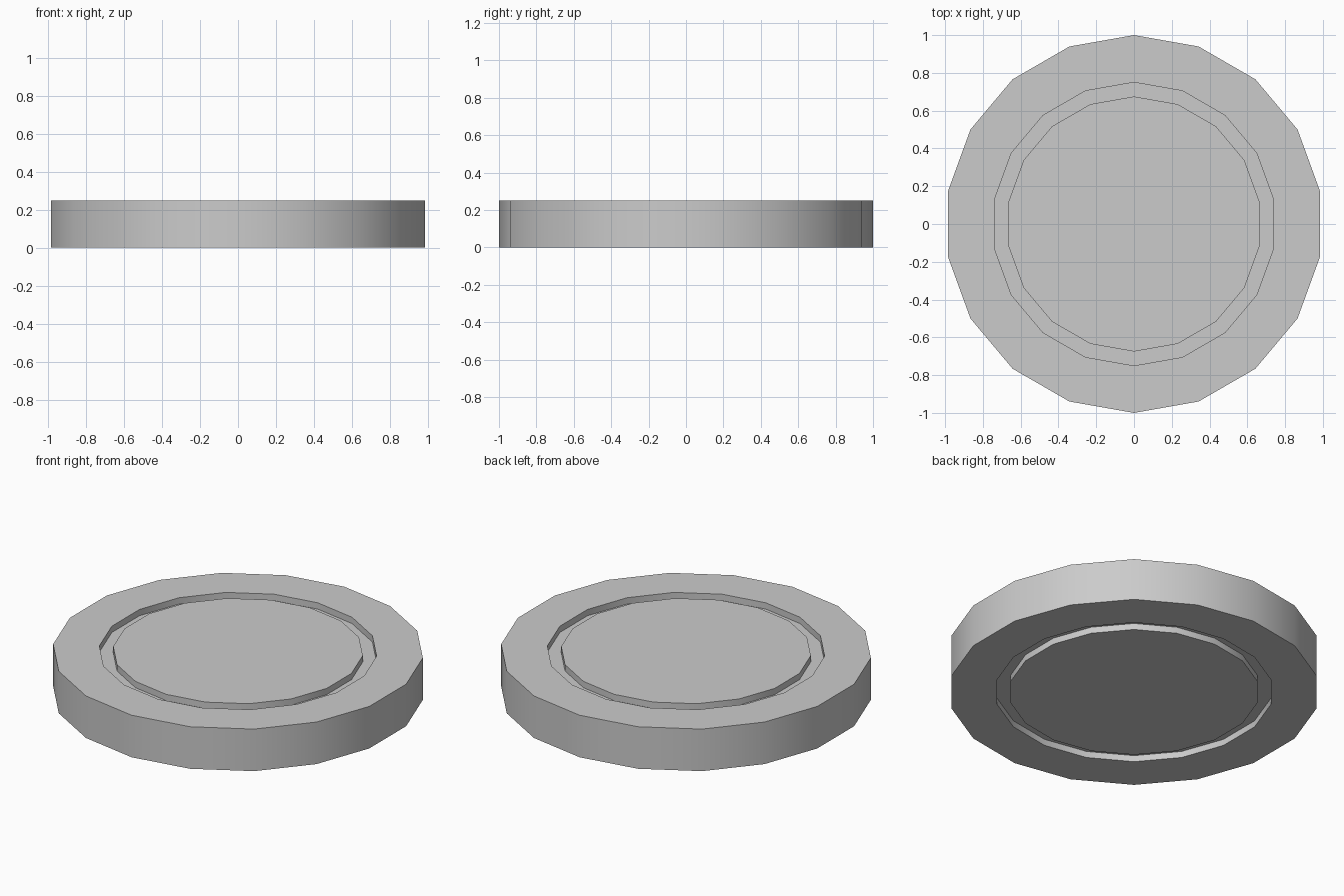
import bpy, bmesh, math

if "Cube" in bpy.data.objects:
    bpy.data.objects.remove(bpy.data.objects["Cube"])

SIDES = 18
HEIGHT = 0.25
DEPTH = 0.0375
GROOVE_OUT, GROOVE_IN = 0.75, 0.675

# Half profile from top centre disc, through the top groove, rim and bottom groove
top = [(GROOVE_IN, HEIGHT), (GROOVE_IN, HEIGHT - DEPTH),
       (GROOVE_OUT, HEIGHT - DEPTH), (GROOVE_OUT, HEIGHT), (1.0, HEIGHT)]
profile = top + [(r, HEIGHT - z) for r, z in reversed(top)]

bm = bmesh.new()


def ring(radius, z):
    angles = [math.pi / 2 + math.tau * i / SIDES for i in range(SIDES)]
    return [bm.verts.new((radius * math.cos(a), radius * math.sin(a), z)) for a in angles]


# Lathe the profile into a solid disc
rings = [ring(r, z) for r, z in profile]
for a, b in zip(rings, rings[1:]):
    for i in range(SIDES):
        j = (i + 1) % SIDES
        bm.faces.new((a[i], b[i], b[j], a[j]))
bm.faces.new(rings[0])
bm.faces.new(list(reversed(rings[-1])))
bmesh.ops.recalc_face_normals(bm, faces=bm.faces)

mesh = bpy.data.meshes.new("grooved_disc")
bm.to_mesh(mesh)
bm.free()
disc = bpy.data.objects.new("grooved_disc", mesh)
bpy.context.collection.objects.link(disc)

# Smooth rim, crisp corners
bpy.context.view_layer.objects.active = disc
disc.select_set(True)
bpy.ops.object.shade_smooth_by_angle(angle=math.radians(30))
